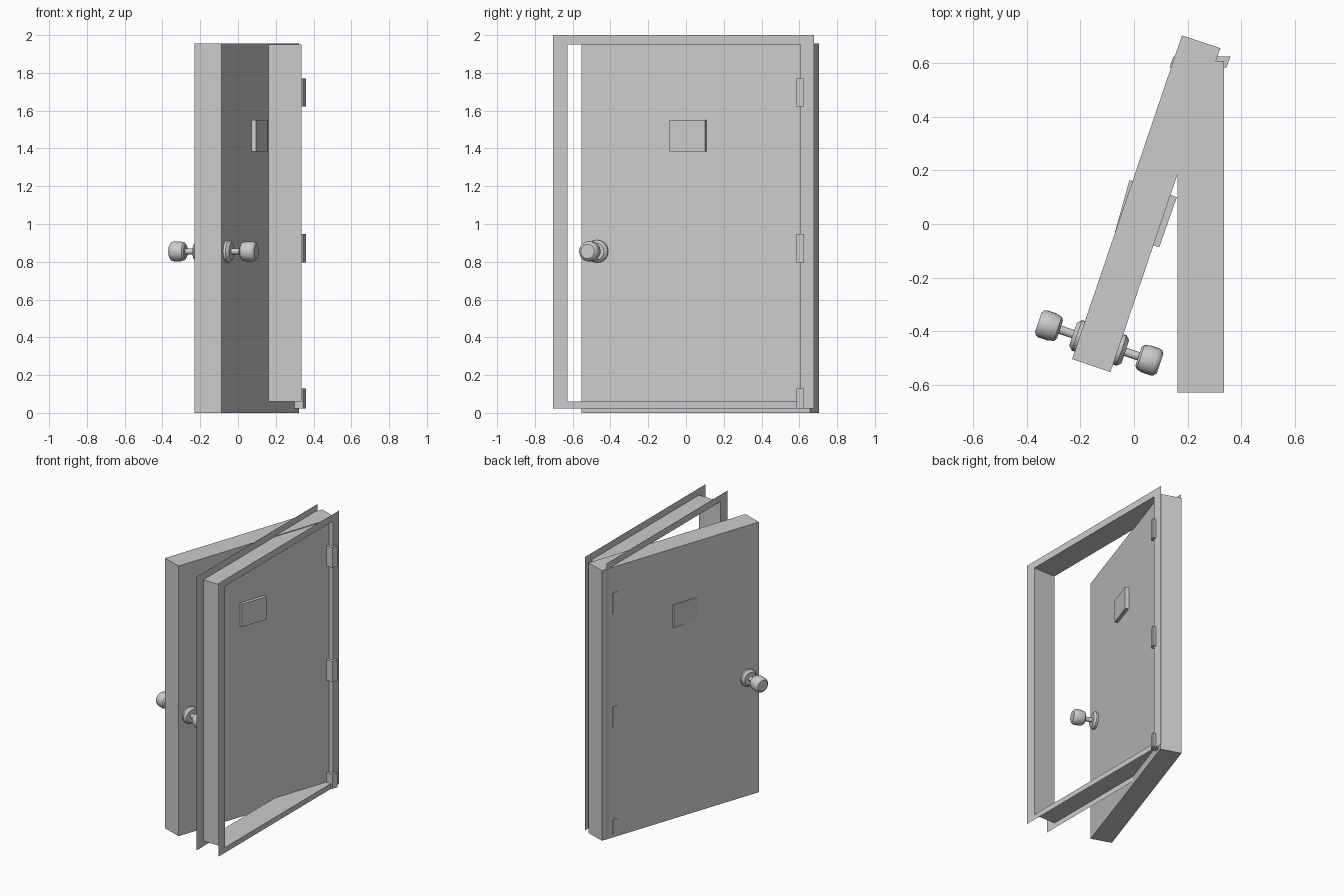
import bpy, bmesh, math
from mathutils import Matrix, Vector

if "Cube" in bpy.data.objects:
    bpy.data.objects.remove(bpy.data.objects["Cube"])

grey = bpy.data.materials.new("plain grey")
grey.use_nodes = True
grey.diffuse_color = (0.6, 0.6, 0.6, 1)
grey.node_tree.nodes["Principled BSDF"].inputs["Base Color"].default_value = (0.6, 0.6, 0.6, 1)


def finish(name, bm, solid=True):
    if solid:
        bmesh.ops.recalc_face_normals(bm, faces=bm.faces)
    mesh = bpy.data.meshes.new(name)
    bm.to_mesh(mesh)
    bm.free()
    mesh.materials.append(grey)
    obj = bpy.data.objects.new(name, mesh)
    bpy.context.collection.objects.link(obj)
    return obj


def prism(name, footprint, z0, z1):
    """Upright prism over an x, y outline."""
    bm = bmesh.new()
    base = bm.faces.new([bm.verts.new((x, y, z0)) for x, y in footprint])
    top = bmesh.ops.extrude_face_region(bm, geom=[base])["geom"]
    verts = [v for v in top if isinstance(v, bmesh.types.BMVert)]
    bmesh.ops.translate(bm, verts=verts, vec=(0, 0, z1 - z0))
    return finish(name, bm)


def lathe(name, profile, placement, sides=24):
    """Spin (radius, height) points about local z, then place the result."""
    bm = bmesh.new()
    rings = [[bm.verts.new((r * math.cos(a), r * math.sin(a), h))
              for a in (math.tau * i / sides for i in range(sides))]
             for r, h in profile]
    for low, high in zip(rings, rings[1:]):
        for i in range(sides):
            j = (i + 1) % sides
            bm.faces.new((low[i], low[j], high[j], high[i]))
    bm.faces.new(rings[0])
    bm.faces.new(rings[-1])
    bm.transform(placement)
    obj = finish(name, bm)
    bpy.ops.object.select_all(action='DESELECT')
    obj.select_set(True)
    bpy.context.view_layer.objects.active = obj
    bpy.ops.object.shade_smooth_by_angle(angle=math.radians(35))


# Sheet frame: lining with a flat casing on each side
def rectangle(bm, x, y0, y1, z0, z1):
    return [bm.verts.new((x, y, z)) for y, z in ((y0, z0), (y1, z0), (y1, z1), (y0, z1))]


bm = bmesh.new()
outer = (-0.705, 0.677, 0.022, 2.0)
inner = (-0.628, 0.607, 0.06, 1.95)
loops = [rectangle(bm, x, *size) for x, size in
         ((0.162, outer), (0.162, inner), (0.336, inner), (0.336, outer))]
for a, b in zip(loops, loops[1:]):
    for i in range(4):
        j = (i + 1) % 4
        bm.faces.new((a[i], b[i], b[j], a[j]))
finish("door_frame", bm, solid=False)

# Open door leaf
prism("door_leaf", [(-0.231, -0.504), (-0.088, -0.553), (0.322, 0.656), (0.179, 0.704)], 0, 1.955)

# Peephole block passing through the leaf
prism("viewing_panel", [(-0.071, -0.03), (0.094, -0.087), (0.16, 0.1), (-0.017, 0.164)], 1.385, 1.55)

# Hinges
for name, z0, z1 in (("bottom", 0.024, 0.128), ("middle", 0.797, 0.946), ("top", 1.623, 1.77)):
    prism(name + "_hinge", [(0.133, 0.585), (0.345, 0.585), (0.36, 0.625), (0.147, 0.625)], z0, z1)

# Rose, stem and knob on both faces of the leaf
normal = Vector((0.947, -0.3215, 0))
centre = Vector((-0.13, -0.444, 0.855))
parts = {
    "rose": [(0.06, 0.07), (0.06, 0.088), (0.045, 0.103)],
    "stem": [(0.016, 0.09), (0.016, 0.165)],
    "knob": [(0.036, 0.155), (0.047, 0.163), (0.053, 0.185),
             (0.053, 0.222), (0.049, 0.232), (0.038, 0.24)],
}
for side, direction in (("outer", normal), ("inner", -normal)):
    turn = direction.to_track_quat('Z', 'Y').to_matrix().to_4x4()
    for part, profile in parts.items():
        lathe(side + "_" + part, profile, Matrix.Translation(centre) @ turn)
